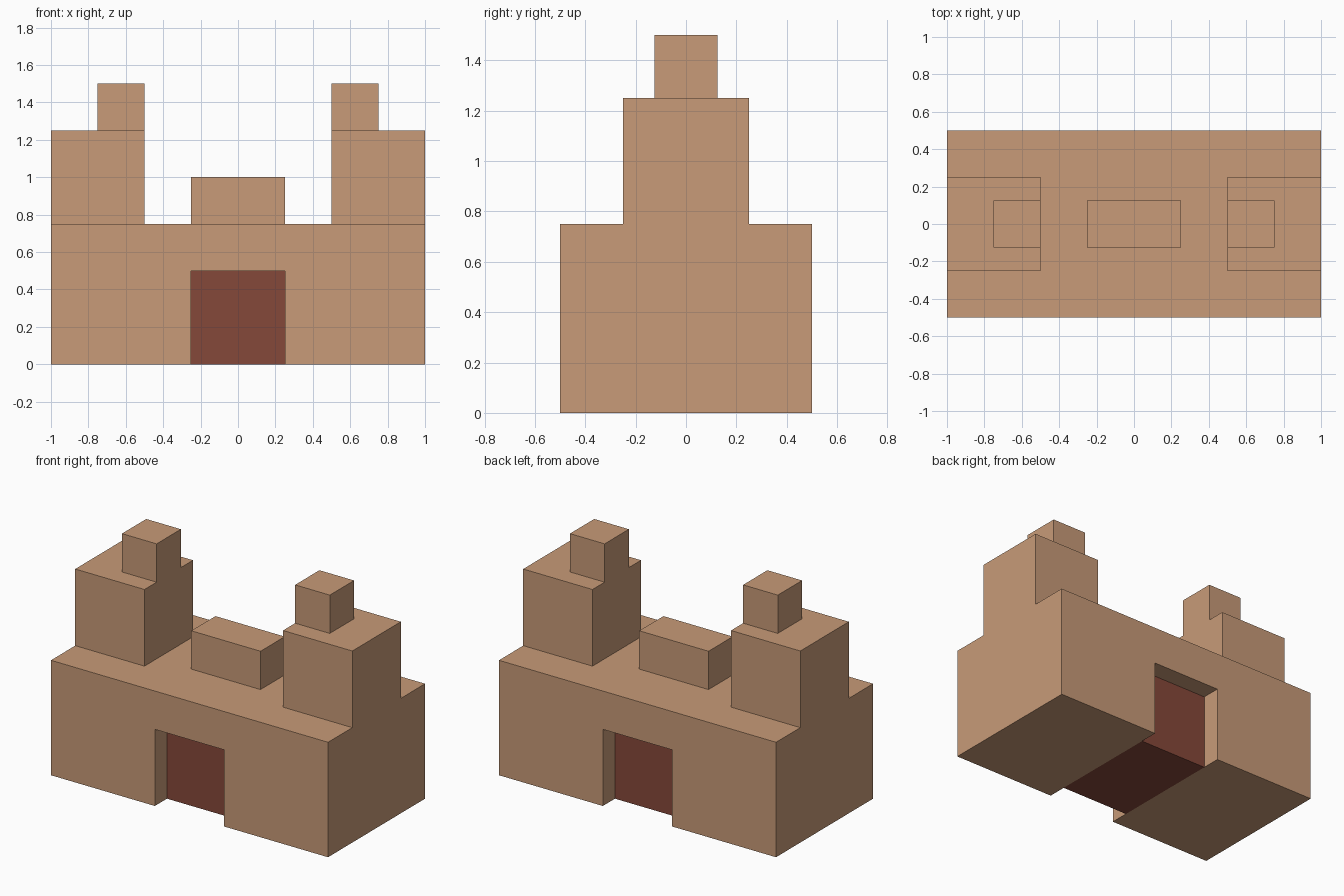
import bpy, bmesh

if "Cube" in bpy.data.objects:
    bpy.data.objects.remove(bpy.data.objects["Cube"])


def material(name, rgb):
    m = bpy.data.materials.new(name)
    m.diffuse_color = (*rgb, 1.0)
    m.use_nodes = True
    m.node_tree.nodes["Principled BSDF"].inputs["Base Color"].default_value = m.diffuse_color
    return m


sandstone = material("sandstone", (0.578, 0.328, 0.188))
door_red = material("dark_red_wood", (0.235, 0.065, 0.042))


def prism(name, profile, y_half, mat):
    """Extrude an x/z outline from -y_half to +y_half."""
    bm = bmesh.new()
    face = bm.faces.new([bm.verts.new((x, -y_half, z)) for x, z in profile])
    ext = bmesh.ops.extrude_face_region(bm, geom=[face])["geom"]
    verts = [g for g in ext if isinstance(g, bmesh.types.BMVert)]
    bmesh.ops.translate(bm, vec=(0, 2 * y_half, 0), verts=verts)
    bmesh.ops.recalc_face_normals(bm, faces=bm.faces)
    mesh = bpy.data.meshes.new(name)
    bm.to_mesh(mesh)
    bm.free()
    mesh.materials.append(mat)
    obj = bpy.data.objects.new(name, mesh)
    bpy.context.collection.objects.link(obj)
    return obj


def block(name, x0, x1, y_half, z0, z1, mat=sandstone):
    return prism(name, [(x0, z0), (x1, z0), (x1, z1), (x0, z1)], y_half, mat)


# Main wall with a gateway running through it
prism("main_wall", [(-1, 0), (-0.25, 0), (-0.25, 0.5), (0.25, 0.5),
                    (0.25, 0), (1, 0), (1, 0.75), (-1, 0.75)], 0.5, sandstone)

# Gate filling, set back from both faces of the wall
block("gate", -0.25, 0.25, 0.375, 0, 0.5, door_red)

# Raised block above the gate
block("centre_battlement", -0.25, 0.25, 0.125, 0.75, 1.0)

# Towers with their inner turrets, mirrored left and right
for side, s in (("left", -1), ("right", 1)):
    block(side + "_tower", *sorted((0.5 * s, 1.0 * s)), 0.25, 0.75, 1.25)
    block(side + "_turret", *sorted((0.5 * s, 0.75 * s)), 0.125, 1.25, 1.5)
